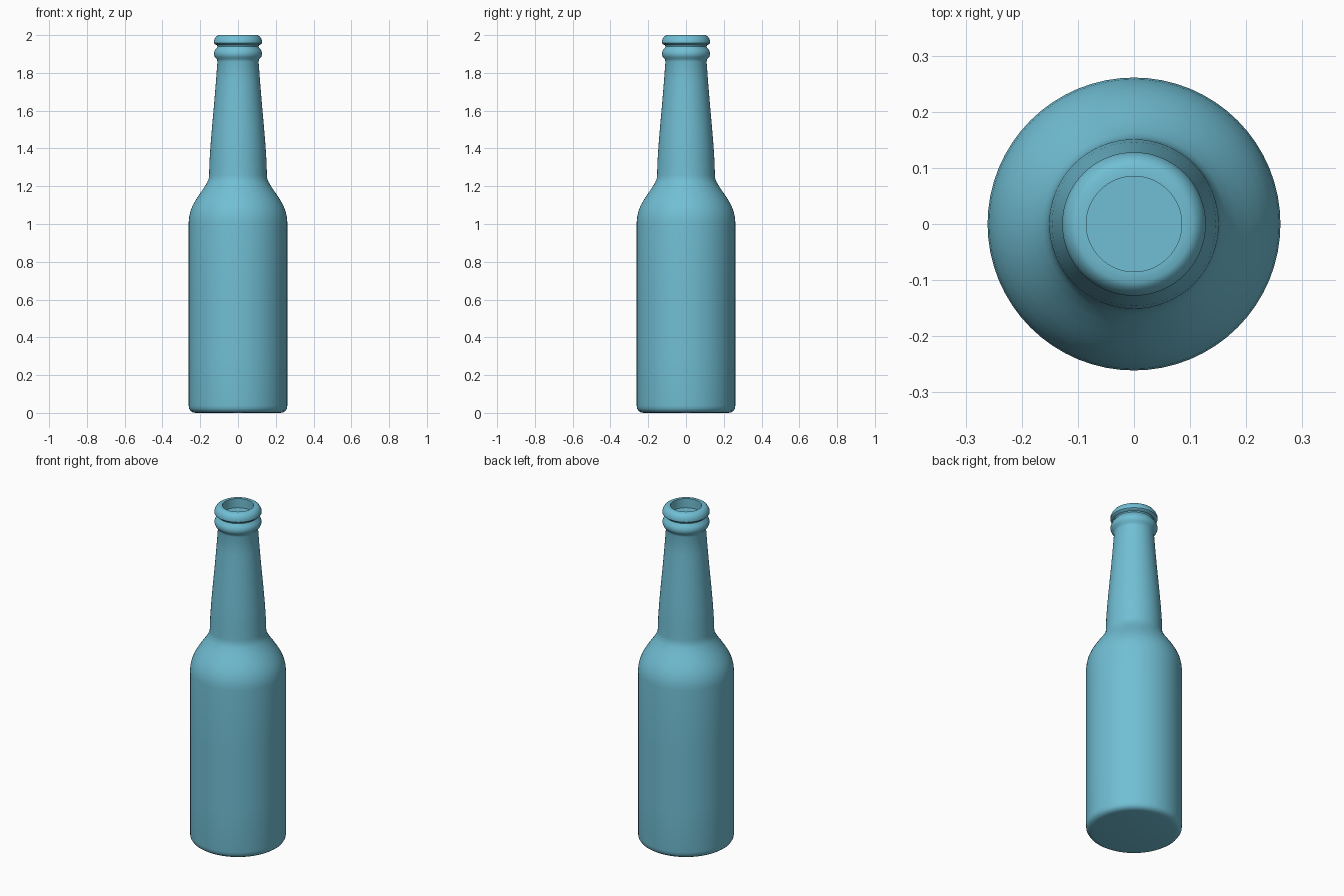
import bpy, bmesh, math

if "Cube" in bpy.data.objects:
    bpy.data.objects.remove(bpy.data.objects["Cube"])

SEGMENTS = 64

glass = bpy.data.materials.new("blue_glass")
glass.diffuse_color = (0.165, 0.52, 0.66, 1)
glass.use_nodes = True
glass.node_tree.nodes["Principled BSDF"].inputs["Base Color"].default_value = glass.diffuse_color


def lathe(name, profile, material):
    """Spin a (radius, height) profile around z; ends on the axis become caps."""
    bm = bmesh.new()
    rings = []
    for r, z in profile:
        rings.append([bm.verts.new((r * math.cos(2 * math.pi * i / SEGMENTS),
                                    r * math.sin(2 * math.pi * i / SEGMENTS), z))
                      for i in range(SEGMENTS)])
    for a, b in zip(rings, rings[1:]):
        for i in range(SEGMENTS):
            j = (i + 1) % SEGMENTS
            bm.faces.new((a[i], a[j], b[j], b[i]))
    bm.faces.new(rings[0][::-1])
    bm.faces.new(rings[-1])
    mesh = bpy.data.meshes.new(name)
    bm.to_mesh(mesh)
    bm.free()
    mesh.materials.append(material)
    obj = bpy.data.objects.new(name, mesh)
    bpy.context.collection.objects.link(obj)
    bpy.context.view_layer.objects.active = obj
    obj.select_set(True)
    bpy.ops.object.shade_smooth_by_angle(angle=math.radians(40))
    return obj


# Rounded base and straight body
base = [(0.225, 0.0), (0.24, 0.003), (0.252, 0.011), (0.259, 0.023), (0.261, 0.04)]
body = [(0.261, 0.3), (0.261, 0.65), (0.261, 1.01)]

# Shoulder curving in to the neck
shoulder = [(0.258, 1.04), (0.251, 1.07), (0.239, 1.1), (0.222, 1.13),
            (0.202, 1.16), (0.181, 1.19), (0.163, 1.22), (0.155, 1.24)]

# Tapering neck
neck = [(0.153, 1.26), (0.151, 1.33), (0.146, 1.41), (0.137, 1.52),
        (0.127, 1.63), (0.117, 1.75), (0.109, 1.86)]

# Collar ring, groove and lip
finish = [(0.112, 1.872), (0.122, 1.882), (0.127, 1.895), (0.127, 1.908),
          (0.122, 1.922), (0.113, 1.932), (0.109, 1.94), (0.111, 1.947),
          (0.122, 1.951), (0.128, 1.957), (0.128, 1.969), (0.122, 1.984),
          (0.114, 1.994), (0.104, 2.0)]

# Flat rim and recessed mouth
mouth = [(0.085, 2.0), (0.085, 1.945)]

lathe("bottle", base + body + shoulder + neck + finish + mouth, glass)
